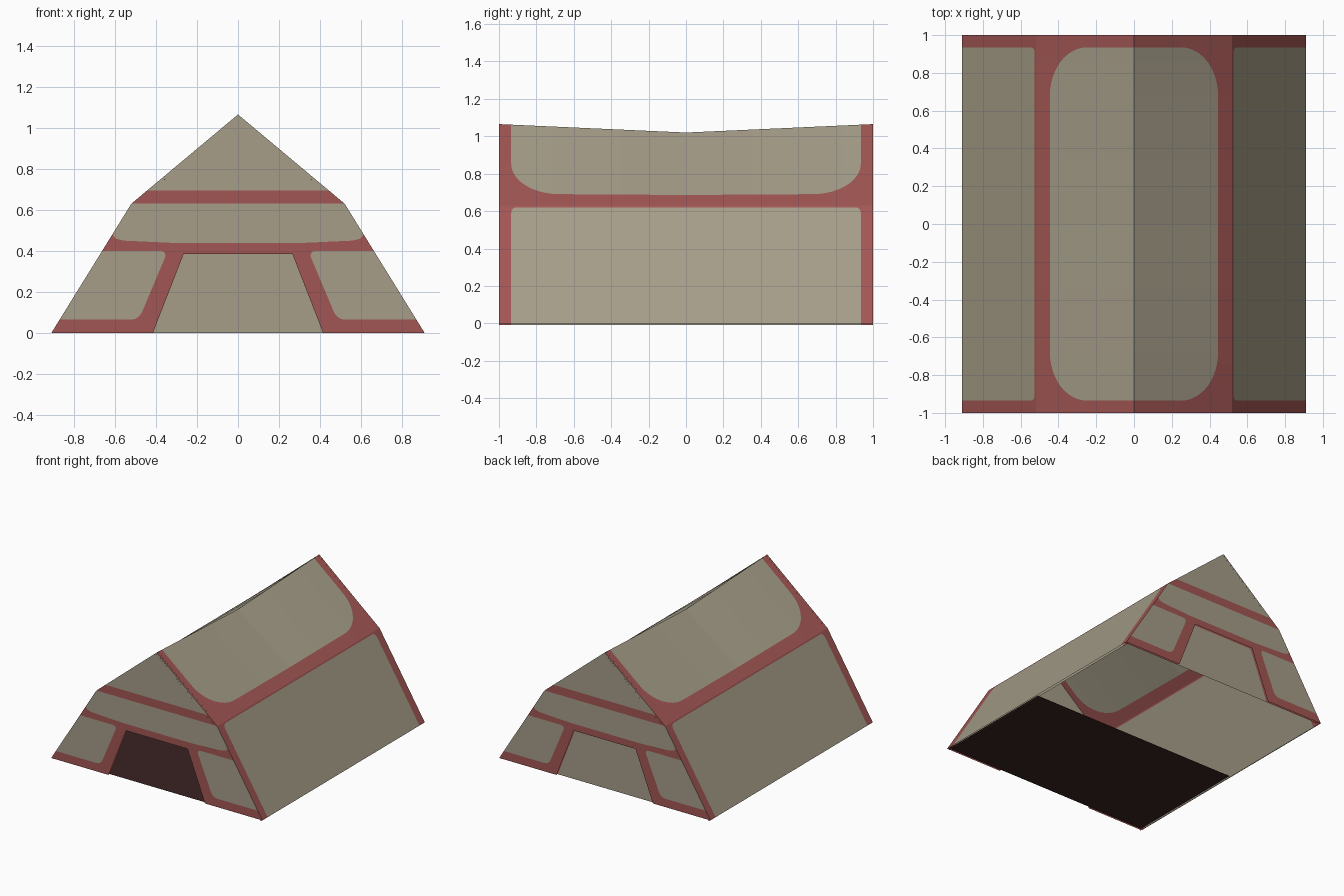
import bpy, bmesh, math
from mathutils import Vector

if "Cube" in bpy.data.objects:
    bpy.data.objects.remove(bpy.data.objects["Cube"])


def material(name, rgb):
    m = bpy.data.materials.new(name)
    m.diffuse_color = (*rgb, 1)
    m.use_nodes = True
    m.node_tree.nodes["Principled BSDF"].inputs["Base Color"].default_value = m.diffuse_color
    return m


CANVAS = material("tan canvas", (0.38, 0.34, 0.25))
TRIM = material("red trim", (0.36, 0.094, 0.088))
FLOOR = material("dark floor", (0.042, 0.016, 0.017))
TAN, RED = 0, 1

EAVE_X, EAVE_Z, BASE_X, TOP_Z, SAG_Z = 0.52, 0.63, 0.91, 1.065, 1.02
DOOR_Z = 0.385


def build(name, quads, outward, mats=(CANVAS, TRIM), thickness=0.0):
    """Make an object from (corners, material index) pairs, facing outward."""
    bm = bmesh.new()
    for pts, mi in quads:
        uniq = []
        for p in map(Vector, pts):
            if all((p - q).length > 1e-5 for q in uniq):
                uniq.append(p)
        if len(uniq) < 3:
            continue
        f = bm.faces.new([bm.verts.new(p) for p in uniq])
        f.material_index = mi
        f.normal_update()
        if f.normal.dot(outward(f.calc_center_median())) < 0:
            f.normal_flip()
    bmesh.ops.remove_doubles(bm, verts=bm.verts, dist=1e-5)
    me = bpy.data.meshes.new(name)
    bm.to_mesh(me)
    bm.free()
    for m in mats:
        me.materials.append(m)
    ob = bpy.data.objects.new(name, me)
    bpy.context.collection.objects.link(ob)
    if thickness:
        s = ob.modifiers.new("inner layer", 'SOLIDIFY')
        s.thickness, s.offset, s.use_rim = thickness, -1, False
    return ob


def arc(u):
    u = max(0.0, min(1.0, u))
    return 1 - math.sqrt(1 - u * u)


# --- roof and side walls: one folded sheet with rounded canvas panels ---
def section(y):
    a = abs(y)
    ridge = SAG_Z + (TOP_Z - SAG_Z) * a
    t = 0.144 + 0.376 * arc((a - 0.68) / 0.255)      # lower edge of roof panel
    w = 0.985 - 0.05 * arc((a - 0.905) / 0.03)       # upper edge of wall panel
    return [(BASE_X, y, 0),
            (BASE_X + (EAVE_X - BASE_X) * w, y, EAVE_Z * w),
            (EAVE_X, y, EAVE_Z),
            (EAVE_X * (1 - t), y, EAVE_Z + (ridge - EAVE_Z) * t),
            (0, y, ridge)]


half = [0, 0.35, 0.68] + [0.68 + 0.255 * math.sin(i * math.pi / 24) for i in range(1, 12)]
half += [0.905, 0.92, 0.93, 0.935, 1.0]
stations = sorted({round(s * y, 4) for y in half for s in (-1, 1)})
quads = []
for y0, y1 in zip(stations, stations[1:]):
    s0, s1 = section(y0), section(y1)
    for k, col in enumerate((TAN, RED, RED, TAN)):
        if abs(y0 + y1) / 2 > 0.935:
            col = RED
        for s in (-1, 1):
            quads.append(([(s * x, y, z) for x, y, z in (s0[k], s0[k + 1], s1[k + 1], s1[k])], col))
build("tent_roof_and_sides", quads, lambda c: c - Vector((0, c.y, 0.2)), thickness=0.015)


# --- end walls: rows of quads between door, panel border and outer edge ---
def edge(z):
    if z < EAVE_Z:
        return BASE_X + (EAVE_X - BASE_X) * z / EAVE_Z
    return EAVE_X * (TOP_Z - z) / (TOP_Z - EAVE_Z)


def door(z):
    return 0.415 - 0.15 * z / DOOR_Z


def border(z):
    """Door-side border of the small panels, or outer border of the middle panel."""
    if z <= 0.40:
        r = 0.035
        x = 0.355 + 0.42 * (0.37 - z)
        return x + r * (arc((0.065 + r - z) / r) + arc((z - 0.40 + r) / r))
    if z < 0.48:
        pts = ((0.40, 0.2), (0.438, 0.3), (0.45, 0.56), (0.46, 0.598), (0.48, edge(0.48)))
        for (za, xa), (zb, xb) in zip(pts, pts[1:]):
            if za <= z <= zb:
                return xa + (xb - xa) * (z - za) / (zb - za)
    return edge(z)


rows = [0, 0.065, 0.068, 0.075, 0.085, 0.1, 0.365, 0.375, DOOR_Z, 0.392, 0.397, 0.40,
        0.438, 0.45, 0.46, 0.48, EAVE_Z, 0.695, TOP_Z]
for name, y in (("front_wall", -1), ("back_wall", 1)):
    quads = []
    for z0, z1 in zip(rows, rows[1:]):
        mid = (z0 + z1) / 2
        inner = door if mid < DOOR_Z else (lambda z: 0)
        if mid < 0.40:
            cols = (RED, TAN if mid > 0.065 else RED)
        elif mid < 0.438:
            cols = (RED, RED)
        else:
            cols = (RED if EAVE_Z < mid < 0.695 else TAN, RED)
        for s in (-1, 1):
            for fa, fb, col in ((inner, border, cols[0]), (border, edge, cols[1])):
                quads.append(([(s * fa(z0), y, z0), (s * fb(z0), y, z0),
                               (s * fb(z1), y, z1), (s * fa(z1), y, z1)], col))
    build(name, quads, lambda c, y=y: Vector((0, y, 0)), thickness=0.015)

# --- closed canvas door at the back ---
build("back_door", [([(-door(0), 0.985, 0), (door(0), 0.985, 0),
                      (door(DOOR_Z), 0.985, DOOR_Z), (-door(DOOR_Z), 0.985, DOOR_Z)], 0)],
      lambda c: Vector((0, 1, 0)), mats=(CANVAS,))

# --- dark groundsheet covering the front half ---
build("ground_sheet", [([(-0.9, -0.985, 0.001), (0.9, -0.985, 0.001),
                         (0.9, 0, 0.001), (-0.9, 0, 0.001)], 0)],
      lambda c: Vector((0, 0, 1)), mats=(FLOOR,))
